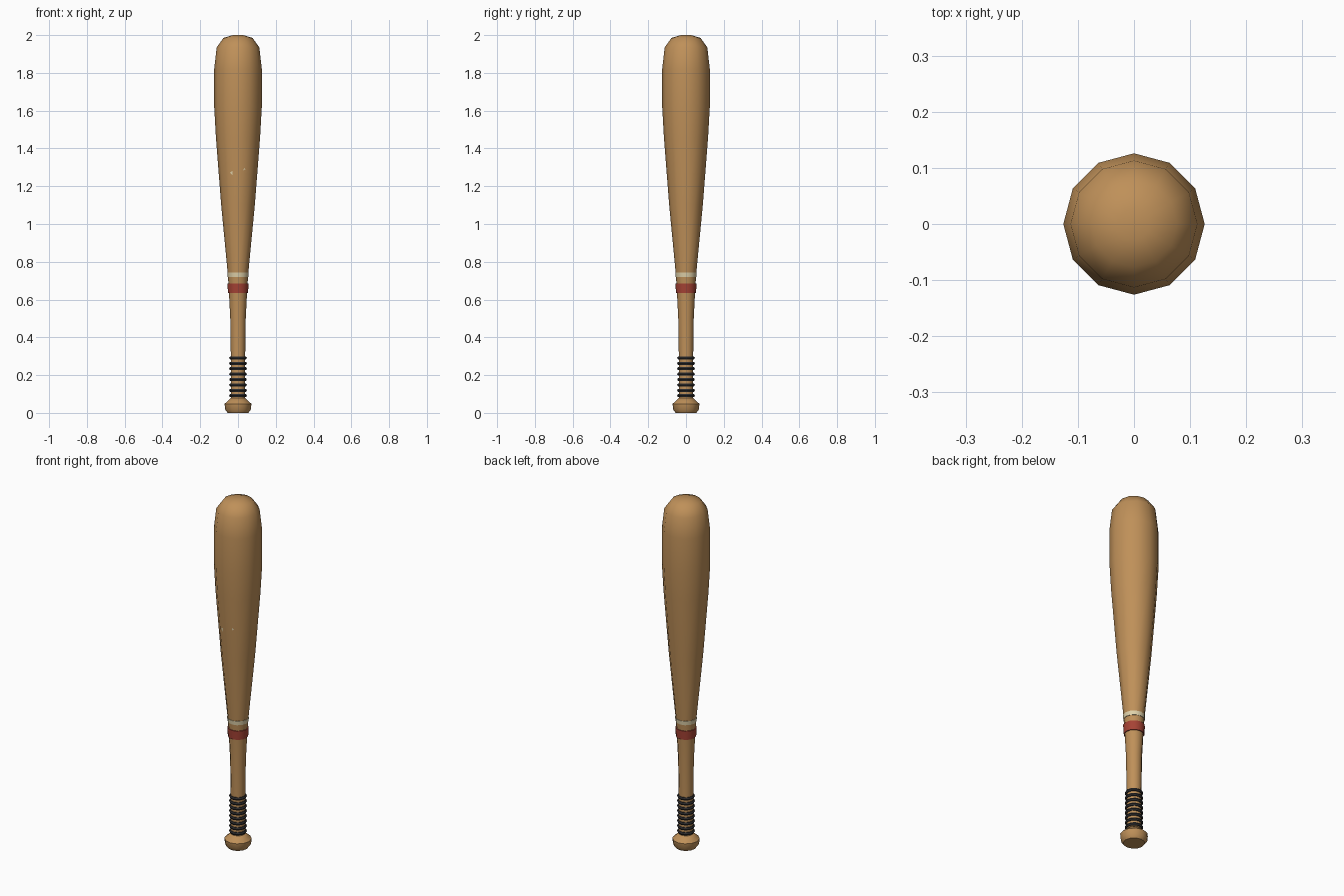
import bpy, math

if "Cube" in bpy.data.objects:
    bpy.data.objects.remove(bpy.data.objects["Cube"])

SIDES = 12


def material(name, rgb):
    m = bpy.data.materials.new(name)
    m.diffuse_color = (*rgb, 1)
    m.use_nodes = True
    m.node_tree.nodes["Principled BSDF"].inputs["Base Color"].default_value = m.diffuse_color
    return m


wood = material("warm wood", (0.52, 0.28, 0.10))
red = material("red paint", (0.38, 0.055, 0.035))
cream = material("cream paint", (0.74, 0.64, 0.40))
grip = material("dark grip", (0.025, 0.025, 0.027))


def add_mesh(name, verts, faces, mat, angle=50):
    me = bpy.data.meshes.new(name)
    me.from_pydata(verts, [], faces)
    me.materials.append(mat)
    ob = bpy.data.objects.new(name, me)
    bpy.context.collection.objects.link(ob)
    bpy.ops.object.select_all(action='DESELECT')
    ob.select_set(True)
    bpy.context.view_layer.objects.active = ob
    bpy.ops.object.shade_smooth_by_angle(angle=math.radians(angle))
    return ob


def lathe(name, profile, mat, closed=False, sides=SIDES):
    """Turn (radius, z) points, listed bottom to top, around the z axis."""
    verts = [(r * math.cos(math.tau * i / sides), r * math.sin(math.tau * i / sides), z)
             for r, z in profile for i in range(sides)]
    n = len(profile)
    faces = []
    for k in range(n if closed else n - 1):
        a, b = k * sides, (k + 1) % n * sides
        for i in range(sides):
            j = (i + 1) % sides
            faces.append((a + i, a + j, b + j, b + i))
    if not closed:
        faces.append(tuple(reversed(range(sides))))
        faces.append(tuple(range((n - 1) * sides, n * sides)))
    return add_mesh(name, verts, faces, mat)


# Barrel tapering into the handle
body = [(0.038, 0.05), (0.038, 0.30), (0.041, 0.50), (0.048, 0.64), (0.0535, 0.73),
        (0.089, 1.10), (0.117, 1.46), (0.126, 1.62), (0.126, 1.82),
        (0.113, 1.935), (0.077, 1.985), (0.028, 2.0)]
lathe("bat_body", body, wood)

# Rounded knob at the foot
lathe("knob", [(0.055, 0.0), (0.068, 0.018), (0.071, 0.048), (0.055, 0.062), (0.038, 0.078)], wood)

# Painted bands
for name, z0, z1, r0, r1, mat in (("red_band", 0.635, 0.686, 0.053, 0.056, red),
                                  ("cream_band", 0.72, 0.743, 0.055, 0.057, cream)):
    lathe(name, [(0.04, z0), (r0, z0), (r1, z1), (0.04, z1)], mat, closed=True)

# Grip rings
for k in range(8):
    z = 0.091 + k * 0.0286
    section = [(0.038 + 0.009 * math.cos(math.tau * s / 6), z + 0.009 * math.sin(math.tau * s / 6))
               for s in range(6)]
    lathe(f"grip_ring_{k + 1}", section, grip, closed=True)


# Small pale chips on the front of the barrel
def front_point(x, z):
    r = 0.089 + (z - 1.10) / 0.36 * 0.028
    a = math.radians(15)
    return (x, -(r * math.cos(a) - abs(x) * math.sin(a)) / math.cos(a) - 0.001, z)


for name, pts in (("chip_left", [(-0.042, 1.272), (-0.028, 1.256), (-0.029, 1.282)]),
                  ("chip_right", [(0.030, 1.283), (0.040, 1.291), (0.031, 1.299)])):
    add_mesh(name, [front_point(x, z) for x, z in pts], [(0, 1, 2)], cream)
